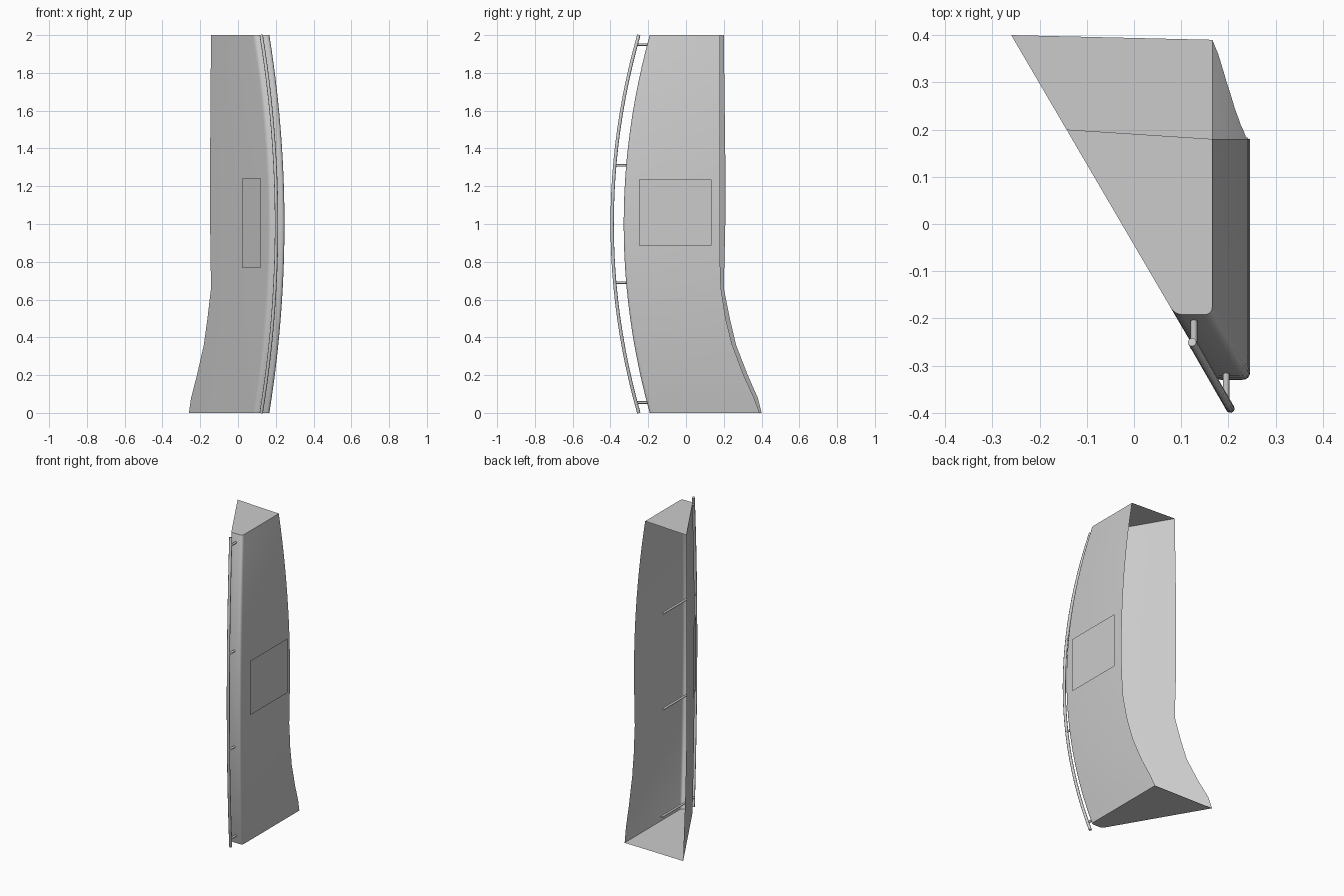
import bpy
import bmesh
from mathutils import Vector

cube = bpy.data.objects.get("Cube")
if cube:
    bpy.data.objects.remove(cube, do_unlink=True)

LEVELS = 24
SLANT = Vector((0.505, -0.863, 0))      # direction of the slanted wall, back to front
OUT = Vector((-0.863, -0.505, 0))       # its outward normal
# (height, y) along the rear edges of the two walls
REAR_SLANT = [(0, .40), (.08, .38), (.2, .327), (.36, .265), (.5, .232), (.66, .20),
              (1, .208), (1.35, .208), (2, .20)]
REAR_SIDE = [(0, .39), (.08, .36), (.2, .305), (.36, .245), (.5, .21), (.66, .185),
             (.8, .18), (2, .18)]


def sample(profile, z):
    for (z0, v0), (z1, v1) in zip(profile, profile[1:]):
        if z <= z1:
            return v0 + (v1 - v0) * (z - z0) / (z1 - z0)
    return profile[-1][1]


def bow(middle, end, z):
    return middle + (end - middle) * (z - 1) ** 2


def slant_x(y):
    return -0.26 + (0.40 - y) * 0.585


def rounded(before, corner, after, size=0.018, steps=4):
    a = corner + (before - corner).normalized() * size
    b = corner + (after - corner).normalized() * size
    return [a.lerp(corner, k / steps).lerp(corner.lerp(b, k / steps), k / steps)
            for k in range(steps + 1)]


def section(z):
    """Open wall outline at one height, from slanted rear edge round to side rear edge."""
    y_back, y_front = sample(REAR_SLANT, z), bow(-0.33, -0.192, z)
    x_side = bow(0.246, 0.166, z)
    p = [Vector((slant_x(y_back), y_back, z)), Vector((slant_x(y_front), y_front, z)),
         Vector((x_side, y_front, z)), Vector((x_side, sample(REAR_SIDE, z), z))]
    return [p[0], *rounded(*p[:3]), *rounded(*p[1:]), p[3]]


def finish(name, bm, smooth=False):
    mesh = bpy.data.meshes.new(name)
    bm.to_mesh(mesh)
    bm.free()
    obj = bpy.data.objects.new(name, mesh)
    bpy.context.collection.objects.link(obj)
    if smooth:
        bpy.ops.object.select_all(action='DESELECT')
        obj.select_set(True)
        bpy.context.view_layer.objects.active = obj
        bpy.ops.object.shade_smooth_by_angle(angle=0.52)
    return obj


# Tower shell: lofted walls with a roof and floor, open at the back
heights = sorted({2 * i / LEVELS for i in range(LEVELS + 1)} | {z for z, _ in REAR_SLANT})
bm = bmesh.new()
rings = [[bm.verts.new(p) for p in section(z)] for z in heights]
for low, high in zip(rings, rings[1:]):
    for i in range(len(low) - 1):
        bm.faces.new((low[i], low[i + 1], high[i + 1], high[i]))
bm.faces.new(rings[-1])
bm.faces.new(rings[0][::-1])
finish("tower_shell", bm, smooth=True)


def tube(name, points, radius):
    curve = bpy.data.curves.new(name, 'CURVE')
    curve.dimensions = '3D'
    curve.bevel_depth = radius
    curve.bevel_resolution = 3
    curve.use_fill_caps = True
    spline = curve.splines.new('POLY')
    spline.points.add(len(points) - 1)
    for point, co in zip(spline.points, points):
        point.co = (*co, 1)
    spline.use_smooth = True
    obj = bpy.data.objects.new(name, curve)
    bpy.context.collection.objects.link(obj)


def rail_point(z):
    return Vector((bow(0.204, 0.123, z), bow(-0.391, -0.25, z), z))


# Bowed rail in front of the narrow wall
tube("front_rail", [rail_point(2 * i / LEVELS) for i in range(LEVELS + 1)], 0.009)

# Struts that carry the rail and run on into the shell
for i, (z, x) in enumerate([(.055, .127), (.69, .195), (1.31, .195), (1.95, .127)]):
    start = rail_point(z)
    start.x = x
    tube(f"rail_strut_{i + 1}", [start, start + Vector((0, 0.335, 0))], 0.007)


def panel(name, a, b, low, high):
    """Thin upright sheet between two plan points."""
    bm = bmesh.new()
    bm.faces.new([bm.verts.new((p.x, p.y, z))
                  for p, z in ((a, low), (b, low), (b, high), (a, high))])
    finish(name, bm)


# Flat panels standing just off the side and slanted walls
panel("side_panel", Vector((.26, -.248, 0)), Vector((.26, .134, 0)), .885, 1.235)
corner = Vector((slant_x(-.1), -.1, 0)) + OUT * 0.012
panel("slanted_panel", corner, corner + SLANT * 0.198, .77, 1.24)
